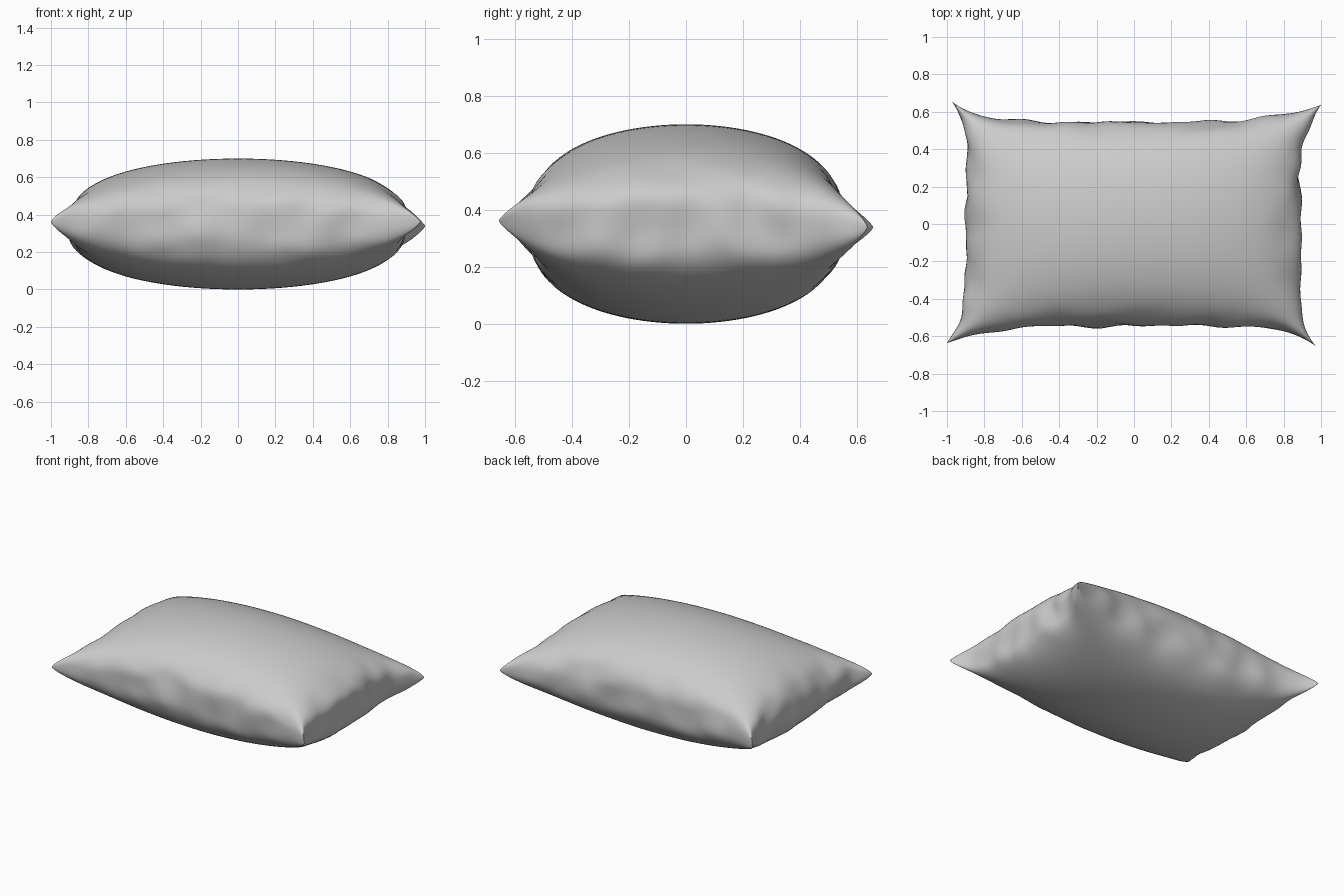
import bpy, bmesh, math
from mathutils import Vector, noise

cube = bpy.data.objects.get("Cube")
if cube:
    bpy.data.objects.remove(cube, do_unlink=True)

COLS, ROWS = 72, 56
PUFF = 0.35          # half thickness
HALF_X, HALF_Y = 0.893, 0.545


def crumple(x, y, z):
    return noise.noise(Vector((x, y, z)) * 5)


def pillow_point(a, b, side):
    """Point on one cloth panel; a and b run from -pi/2 to pi/2."""
    u, v = math.sin(a), math.sin(b)
    # corners are drawn out, two of them broad and two of them pointed
    diagonal = u * v
    power = 5.5 - 1.7 * diagonal
    x = u * (HALF_X + (0.095 + 0.012 * diagonal) * abs(v) ** power)
    y = v * (HALF_Y + (0.102 - 0.010 * diagonal) * abs(u) ** power)
    # inflated panel, steep at the middle of each edge
    height = PUFF * max(0, math.cos(a) * math.cos(b)) ** 0.74
    seam = 0.35 - 0.012 * v * abs(v) * u * u
    z = seam + side * height
    # gathered cloth near the seams, fading out at the corners
    end = abs(u) ** 10 * (1 - v ** 4)
    edge = abs(v) ** 10 * (1 - u ** 4)
    x += 0.035 * end * crumple(u, y * 1.3, z)
    y += 0.028 * edge * crumple(x, v + 3, z)
    return x, y, z


# Two panels welded along the seam
bm = bmesh.new()
for side in (1, -1):
    grid = [[bm.verts.new(pillow_point(math.pi * (i / COLS - 0.5),
                                       math.pi * (j / ROWS - 0.5), side))
             for j in range(ROWS + 1)] for i in range(COLS + 1)]
    for i in range(COLS):
        for j in range(ROWS):
            bm.faces.new((grid[i][j], grid[i + 1][j],
                          grid[i + 1][j + 1], grid[i][j + 1]))
bmesh.ops.remove_doubles(bm, verts=bm.verts, dist=0.00002)
bmesh.ops.recalc_face_normals(bm, faces=bm.faces)
for face in bm.faces:
    face.smooth = True

mesh = bpy.data.meshes.new("pillow")
bm.to_mesh(mesh)
bm.free()
pillow = bpy.data.objects.new("pillow", mesh)
bpy.context.collection.objects.link(pillow)

# Plain grey cloth
cloth = bpy.data.materials.new("grey cloth")
cloth.use_nodes = True
grey = (0.6, 0.6, 0.6, 1)
cloth.diffuse_color = grey
cloth.node_tree.nodes["Principled BSDF"].inputs["Base Color"].default_value = grey
mesh.materials.append(cloth)
